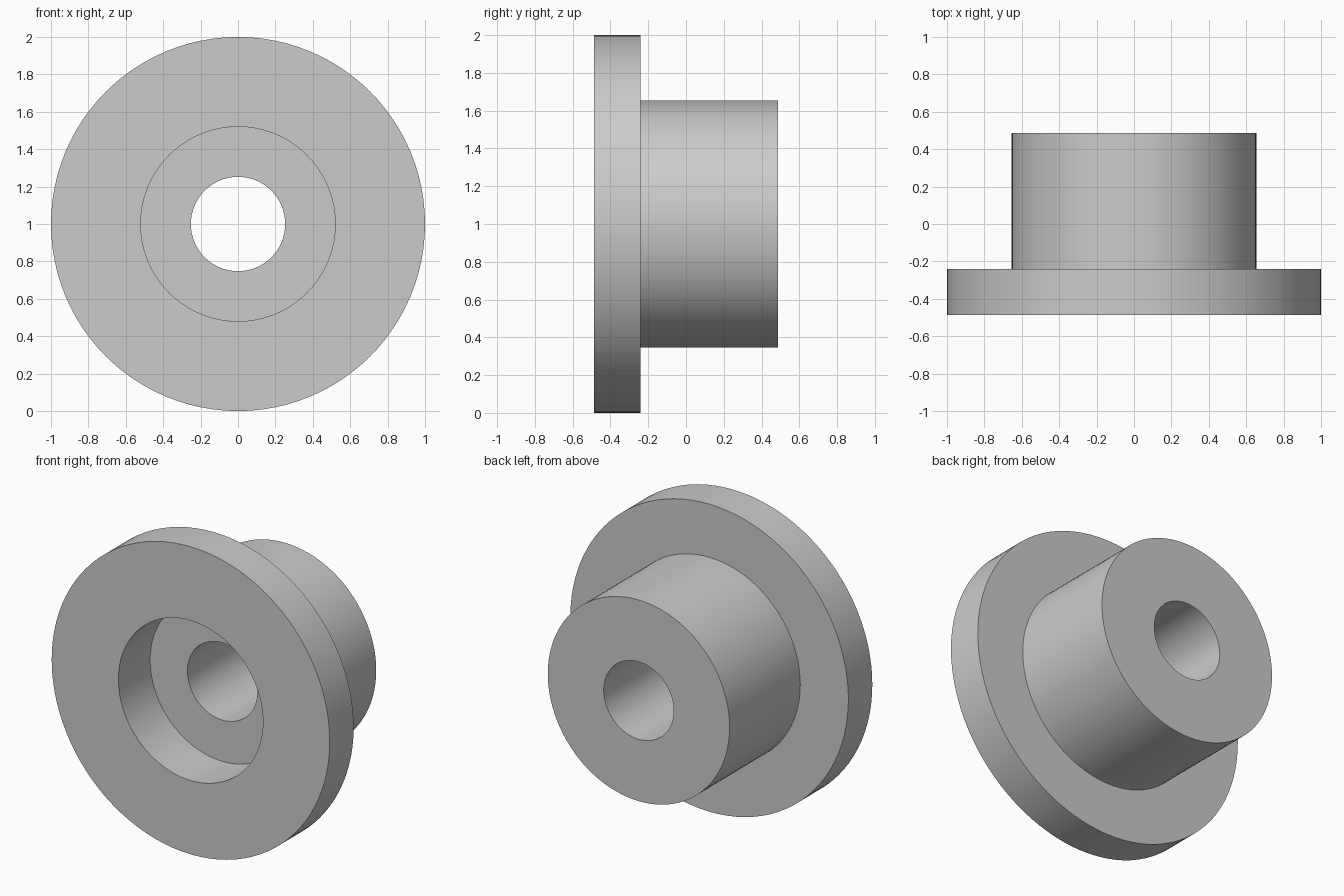
import bpy
import bmesh
from math import tau, radians
from mathutils import Vector

cube = bpy.data.objects.get("Cube")
if cube:
    bpy.data.objects.remove(cube, do_unlink=True)

SEGMENTS = 96
AXIS_HEIGHT = 1.0

# Radii, and positions along the y axis
FLANGE_R, HUB_R, RECESS_R, BORE_R = 1.0, 0.654, 0.52, 0.252
FRONT, BACK = -0.486, 0.486
FLANGE_BACK = -0.24
RECESS_FLOOR = -0.16

# Single grey material
grey = bpy.data.materials.new("plain_grey")
grey.use_nodes = True
colour = (0.6, 0.6, 0.6, 1.0)
grey.diffuse_color = colour
grey.node_tree.nodes["Principled BSDF"].inputs["Base Color"].default_value = colour


def lathe(name, profile):
    """Revolve a closed (radius, y) profile about the horizontal axis."""
    bm = bmesh.new()
    verts = [bm.verts.new((r, y, AXIS_HEIGHT)) for r, y in profile]
    edges = [bm.edges.new((a, b)) for a, b in zip(verts, verts[1:] + verts[:1])]
    bmesh.ops.spin(bm, geom=verts + edges, cent=Vector((0, 0, AXIS_HEIGHT)),
                   axis=Vector((0, 1, 0)), angle=tau, steps=SEGMENTS,
                   use_merge=True)
    bmesh.ops.remove_doubles(bm, verts=bm.verts, dist=1e-5)
    bmesh.ops.recalc_face_normals(bm, faces=bm.faces)
    mesh = bpy.data.meshes.new(name)
    bm.to_mesh(mesh)
    bm.free()
    mesh.materials.append(grey)
    obj = bpy.data.objects.new(name, mesh)
    bpy.context.collection.objects.link(obj)
    return obj


# Flanged bushing: wide front flange, hub behind, counterbore and through bore
bushing = lathe("flanged_bushing", [
    (RECESS_R, FRONT), (FLANGE_R, FRONT),
    (FLANGE_R, FLANGE_BACK), (HUB_R, FLANGE_BACK),
    (HUB_R, BACK), (BORE_R, BACK),
    (BORE_R, RECESS_FLOOR), (RECESS_R, RECESS_FLOOR),
])

# Smooth round walls with crisp rims
bpy.ops.object.select_all(action="DESELECT")
bushing.select_set(True)
bpy.context.view_layer.objects.active = bushing
bpy.ops.object.shade_smooth_by_angle(angle=radians(30))
